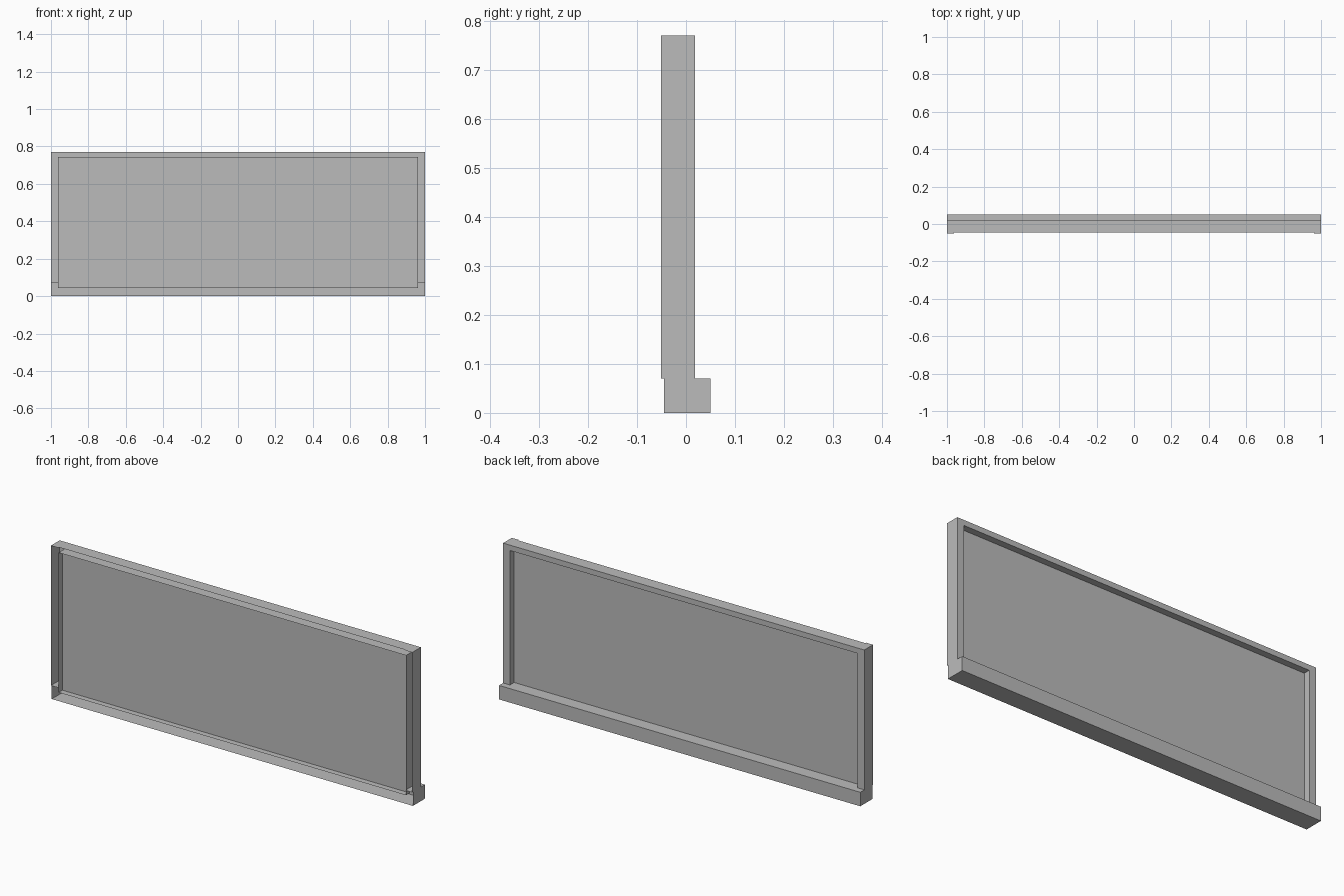
import bpy
import bmesh
from mathutils import Vector

cube = bpy.data.objects.get("Cube")
if cube:
    bpy.data.objects.remove(cube, do_unlink=True)

# One plain grey for everything
grey = bpy.data.materials.new("plain_grey")
grey.use_nodes = True
grey.diffuse_color = (0.5, 0.5, 0.5, 1)
grey.node_tree.nodes["Principled BSDF"].inputs["Base Color"].default_value = (0.5, 0.5, 0.5, 1)

DIRECTIONS = {
    "left": Vector((1, 0, 0)), "right": Vector((-1, 0, 0)),
    "front": Vector((0, -1, 0)), "back": Vector((0, 1, 0)),
    "top": Vector((0, 0, 1)), "bottom": Vector((0, 0, -1)),
}


def shell(name, x, y, z, open_sides):
    """Thin sheet box over three ranges, with the named sides left open."""
    bm = bmesh.new()
    bmesh.ops.create_cube(bm, size=1)
    bm.normal_update()
    gone = [f for f in bm.faces
            if any(f.normal.dot(DIRECTIONS[s]) > 0.9 for s in open_sides)]
    bmesh.ops.delete(bm, geom=gone, context="FACES")
    for v in bm.verts:
        v.co = Vector([(r[0] + r[1]) / 2 + c * (r[1] - r[0])
                       for c, r in zip(v.co, (x, y, z))])
    mesh = bpy.data.meshes.new(name)
    bm.to_mesh(mesh)
    bm.free()
    mesh.materials.append(grey)
    obj = bpy.data.objects.new(name, mesh)
    bpy.context.collection.objects.link(obj)
    return obj


# Main dimensions
half, inner = 1.0, 0.962
front, panel_y, back, sill_back_y = -0.045, -0.015, 0.018, 0.05
sill_top, panel_bottom, panel_top, top = 0.07, 0.043, 0.743, 0.77
opening = (-inner, inner)
full = (-half, half)

# Recessed panel with its front reveal, and the reveal behind it
shell("panel", opening, (front, panel_y), (panel_bottom, panel_top), ["front"])
shell("back_reveal", opening, (panel_y, back), (sill_top, panel_top),
      ["front", "back", "bottom"])

# Side jambs and head, hollow and open at the front
for side, sign in (("left", 1), ("right", -1)):
    inward = "right" if sign > 0 else "left"
    shell(side + "_jamb", sorted((sign * inner, sign * half)), (front - 0.006, back),
          (sill_top, top), ["front", inward])
shell("head", opening, (front, back), (panel_top, top),
      ["front", "bottom", "left", "right"])

# Hollow sill that projects at the back
shell("sill_front", full, (front, panel_y), (0, sill_top), ["front", "back", "top"])
shell("sill_back", full, (panel_y, sill_back_y), (0, sill_top), ["front"])
